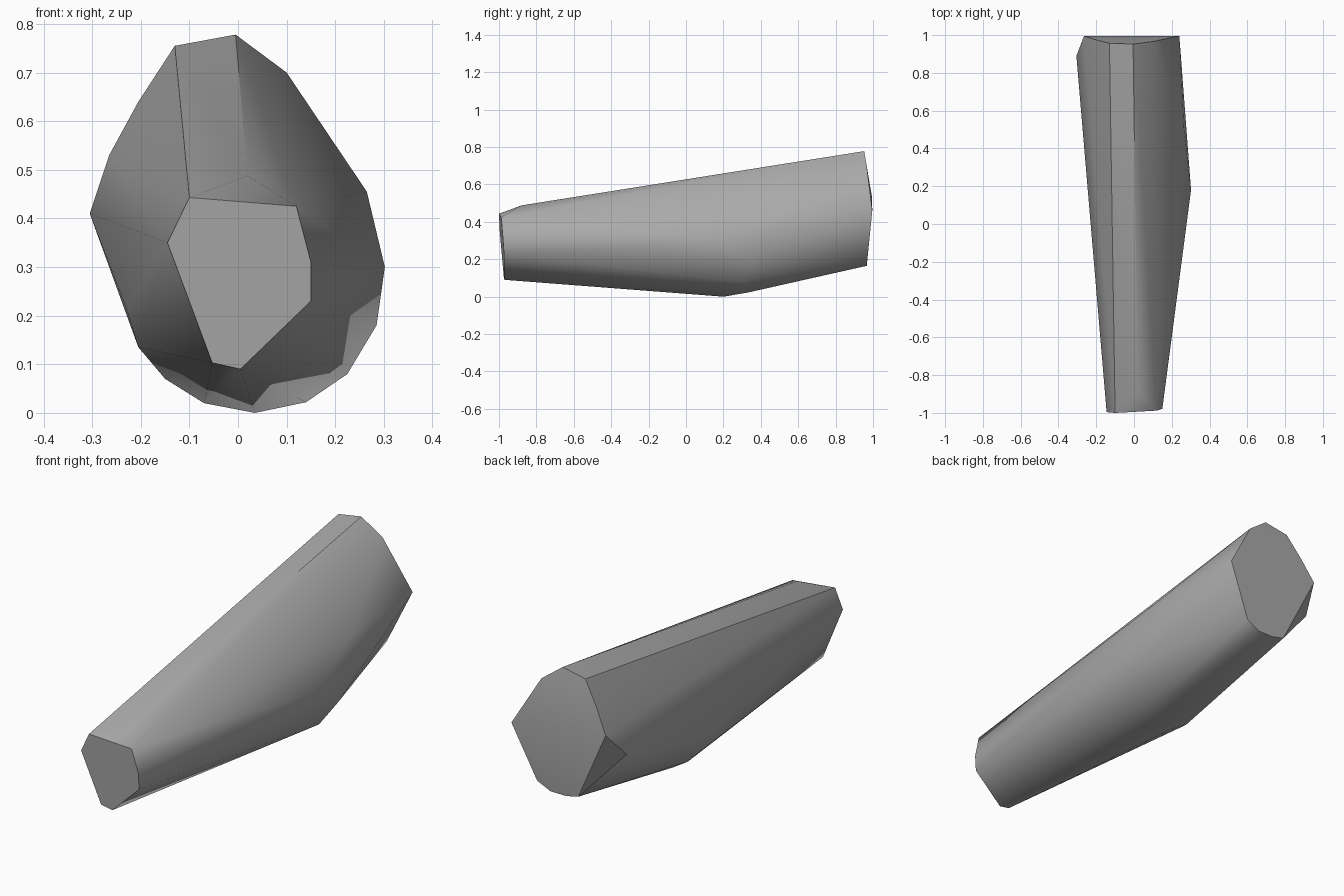
import bpy
import bmesh
import math

cube = bpy.data.objects.get("Cube")
if cube:
    bpy.data.objects.remove(cube, do_unlink=True)


def make_material(name, colour):
    material = bpy.data.materials.new(name)
    material.use_nodes = True
    material.diffuse_color = colour
    material.node_tree.nodes["Principled BSDF"].inputs["Base Color"].default_value = colour
    return material


def front_cap_point(x, z):
    """Place a point on the slightly tilted plane of the narrow end."""
    return (x, -1 + (0.44 - z) * 0.07 + (x + 0.1) * 0.05, z)


def back_cap_point(x, z):
    """Place a point on the wide end, which leans forward above and below its middle."""
    middle = 0.5
    lean = 0.17 if z > middle else 0.1
    return (x, 1 - abs(z - middle) * lean, z)


# Outline of the narrow front end, as x and z
front_outline = [
    (-0.145, 0.35), (-0.1, 0.443), (0.12, 0.425), (0.15, 0.31),
    (0.15, 0.23), (0.005, 0.09), (-0.053, 0.103),
]

# Outline of the wide back end, as x and z
back_outline = [
    (-0.13, 0.755), (-0.005, 0.778), (0.1, 0.7), (0.24, 0.46), (0.12, 0.2),
    (0.05, 0.165), (-0.035, 0.165), (-0.1, 0.18), (-0.265, 0.53), (-0.205, 0.64),
]

# Swelling along the belly and flanks, as x, y and z
belly = [
    (0.302, 0.18, 0.3), (0.285, 0.36, 0.18), (0.225, 0.3, 0.08), (0.14, 0.33, 0.022),
    (0.035, 0.2, 0), (-0.07, 0.2, 0.02), (-0.15, 0.2, 0.07), (-0.205, 0.12, 0.135),
    (-0.228, 0.2, 0.21),
]
shoulders = [(0.265, 0.5, 0.455), (-0.305, 0.89, 0.41), (0.02, -0.88, 0.488)]

points = [front_cap_point(x, z) for x, z in front_outline]
points += [back_cap_point(x, z) for x, z in back_outline]
points += belly + shoulders

# Wrap a faceted skin around the sections
bm = bmesh.new()
for point in points:
    bm.verts.new(point)
result = bmesh.ops.convex_hull(bm, input=list(bm.verts))
unused = {g for g in result["geom_interior"] + result["geom_unused"]
          if isinstance(g, bmesh.types.BMVert)}
bmesh.ops.delete(bm, geom=list(unused), context="VERTS")
bmesh.ops.dissolve_limit(bm, angle_limit=math.radians(1),
                         verts=list(bm.verts), edges=list(bm.edges))
bmesh.ops.recalc_face_normals(bm, faces=list(bm.faces))

mesh = bpy.data.meshes.new("tapered_body")
bm.to_mesh(mesh)
bm.free()
body = bpy.data.objects.new("tapered_body", mesh)
bpy.context.collection.objects.link(body)
mesh.materials.append(make_material("plain grey", (0.4, 0.4, 0.4, 1)))

# Smooth flanks with crisp end caps
bpy.ops.object.select_all(action="DESELECT")
body.select_set(True)
bpy.context.view_layer.objects.active = body
bpy.ops.object.shade_smooth_by_angle(angle=math.radians(30))
